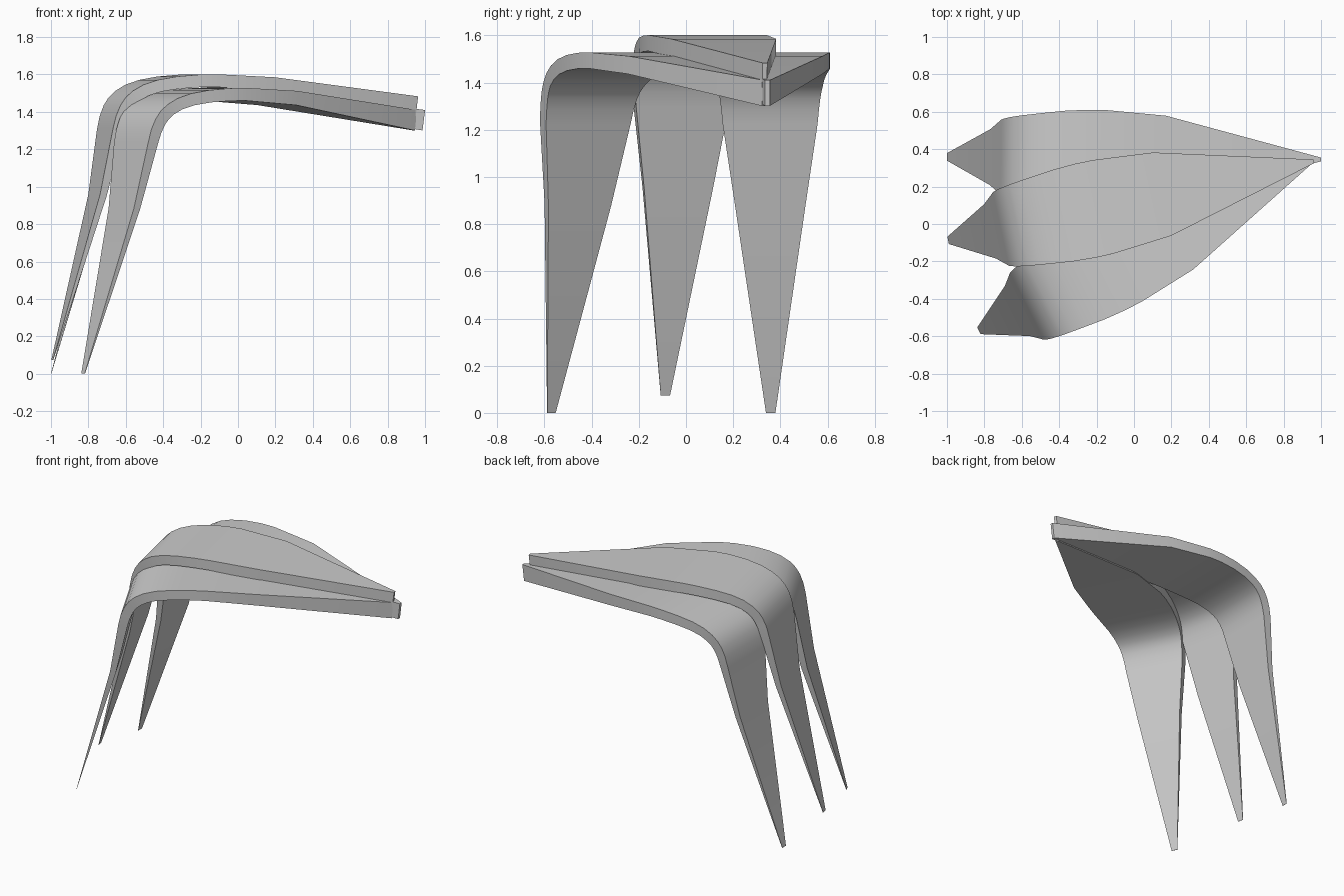
import bpy, bmesh, math
from mathutils import Vector

if "Cube" in bpy.data.objects:
    bpy.data.objects.remove(bpy.data.objects["Cube"])

# Leaf stations from foot to tip: distance along leaf, height, half width, thickness
STATIONS = [
    (-2.00, 0.00, 0.020, 0.002),
    (-1.77, 0.885, 0.149, 0.037),
    (-1.711, 1.235, 0.201, 0.058),
    (-1.695, 1.305, 0.207, 0.062),
    (-1.672, 1.362, 0.213, 0.064),
    (-1.645, 1.403, 0.218, 0.065),
    (-1.608, 1.438, 0.224, 0.065),
    (-1.550, 1.472, 0.231, 0.065),
    (-1.472, 1.498, 0.240, 0.065),
    (-1.370, 1.516, 0.251, 0.066),
    (-1.250, 1.526, 0.257, 0.067),
    (-1.150, 1.528, 0.256, 0.068),
    (-0.830, 1.512, 0.228, 0.076),
    (0.00, 1.410, 0.010, 0.110),
]


def leaf_mesh():
    bm = bmesh.new()
    pts = [Vector((s[0], s[1])) for s in STATIONS]
    rings = []
    for i, (x, z, w, t) in enumerate(STATIONS):
        # inner surface is offset along the profile normal
        a, b = pts[max(i - 1, 0)], pts[min(i + 1, len(pts) - 1)]
        d0 = (pts[i] - a).normalized() if i else Vector((0, 0))
        d1 = (b - pts[i]).normalized() if i < len(pts) - 1 else Vector((0, 0))
        d = (d0 + d1).normalized()
        ix, iz = x + d.y * t, max(z - d.x * t, 0)
        rings.append([bm.verts.new(c) for c in
                      ((x, -w, z), (x, w, z), (ix, w, iz), (ix, -w, iz))])
    for r, s in zip(rings, rings[1:]):
        for k in range(4):
            n = (k + 1) % 4
            bm.faces.new((r[k], r[n], s[n], s[k]))
    bm.faces.new(rings[0])
    bm.faces.new(rings[-1])
    bmesh.ops.recalc_face_normals(bm, faces=bm.faces)
    me = bpy.data.meshes.new("leaf")
    bm.to_mesh(me)
    bm.free()
    return me


# Three identical leaves fanned around the tip, the middle one raised
for name, loc, angle in (
    ("back_leaf", (1.0, 0.345, 0), -0.4),
    ("middle_leaf", (0.961, 0.335, 0.073), 12.2),
    ("front_leaf", (0.953, 0.337, 0), 27.0),
):
    ob = bpy.data.objects.new(name, leaf_mesh())
    bpy.context.collection.objects.link(ob)
    ob.location = loc
    ob.rotation_euler.z = math.radians(angle)
    bpy.ops.object.select_all(action='DESELECT')
    ob.select_set(True)
    bpy.context.view_layer.objects.active = ob
    bpy.ops.object.shade_smooth_by_angle(angle=math.radians(30))
